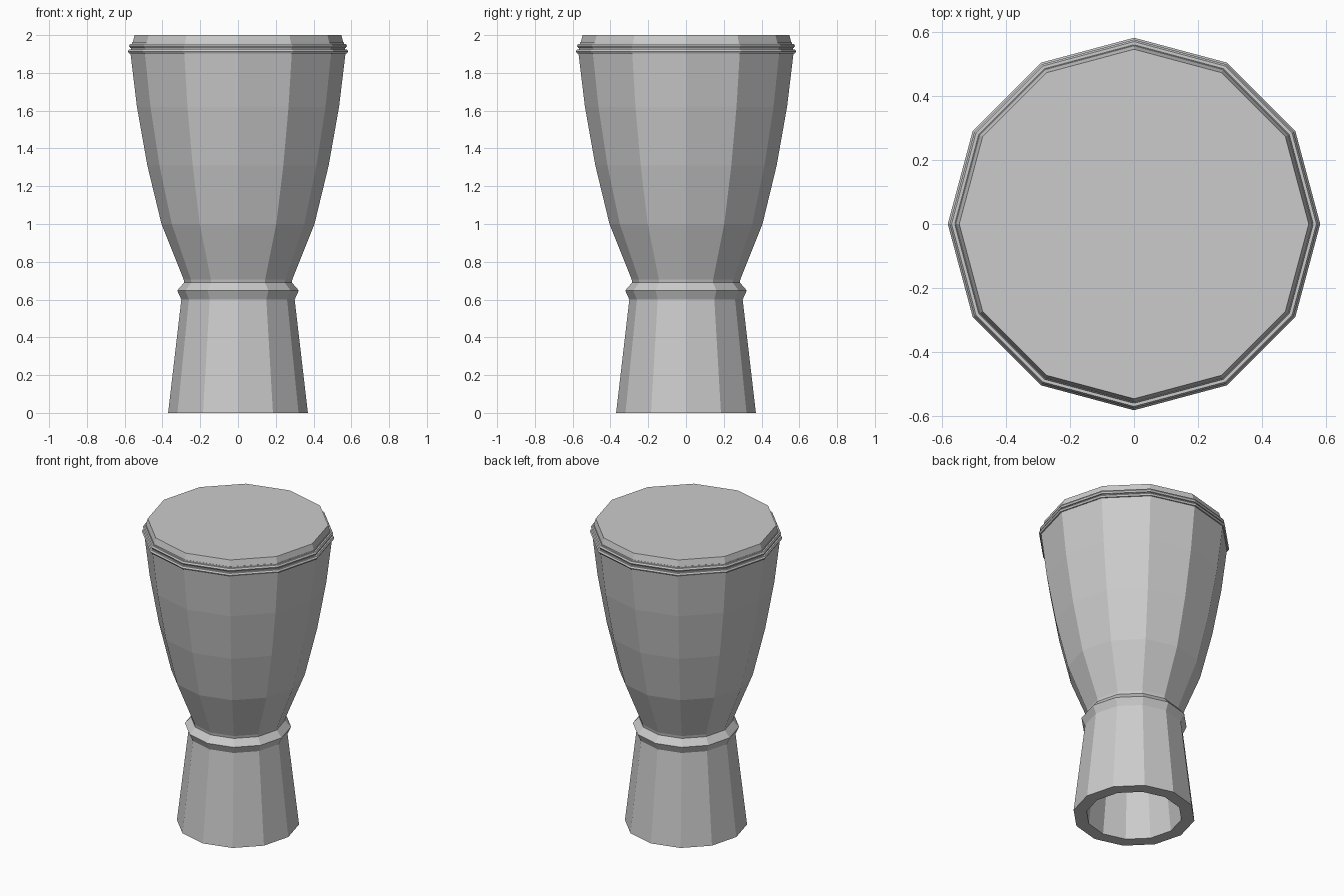
import bpy, bmesh, math

if "Cube" in bpy.data.objects:
    bpy.data.objects.remove(bpy.data.objects["Cube"])

SIDES = 12


def lathe(name, profile, closed=False, caps=False):
    """Spin (radius, z) points around z into a flat-shaded 12-sided part."""
    bm = bmesh.new()
    rings = []
    for r, z in profile:
        rings.append([bm.verts.new((r * math.cos(2 * math.pi * i / SIDES),
                                    r * math.sin(2 * math.pi * i / SIDES), z))
                      for i in range(SIDES)])
    pairs = list(zip(rings, rings[1:]))
    if closed:
        pairs.append((rings[-1], rings[0]))
    for a, b in pairs:
        for i in range(SIDES):
            j = (i + 1) % SIDES
            bm.faces.new((a[i], a[j], b[j], b[i]))
    if caps:
        bm.faces.new(rings[0][::-1])
        bm.faces.new(rings[-1])
    bmesh.ops.recalc_face_normals(bm, faces=bm.faces)
    mesh = bpy.data.meshes.new(name)
    bm.to_mesh(mesh)
    bm.free()
    ob = bpy.data.objects.new(name, mesh)
    bpy.context.collection.objects.link(ob)
    return ob


def rope(name, radius, z, thick):
    """Thin hoop with a hexagonal section."""
    section = [(radius - thick + thick * math.cos(k * math.pi / 3),
                z + thick * math.sin(k * math.pi / 3)) for k in range(6)]
    return lathe(name, section, closed=True)


# hollow goblet shell: outside going up, inside coming back down
outer = [(0.37, 0), (0.30, 0.60), (0.285, 0.69), (0.288, 0.707), (0.405, 1.0),
         (0.48, 1.31), (0.535, 1.62), (0.57, 1.91), (0.56, 1.96)]
inner = [(0.49, 1.96), (0.455, 1.62), (0.40, 1.31), (0.325, 1.0),
         (0.215, 0.70), (0.225, 0.60), (0.29, 0)]
lathe("drum_shell", outer + inner, closed=True)

# raised collar around the waist
lathe("waist_collar", [(0.30, 0.60), (0.322, 0.648), (0.285, 0.69), (0.27, 0.65)], closed=True)

# drum skin
lathe("drum_skin", [(0.562, 1.945), (0.547, 2.0)], caps=True)

# rim hoops
rope("lower_hoop", 0.583, 1.914, 0.012)
rope("upper_hoop", 0.577, 1.943, 0.012)
